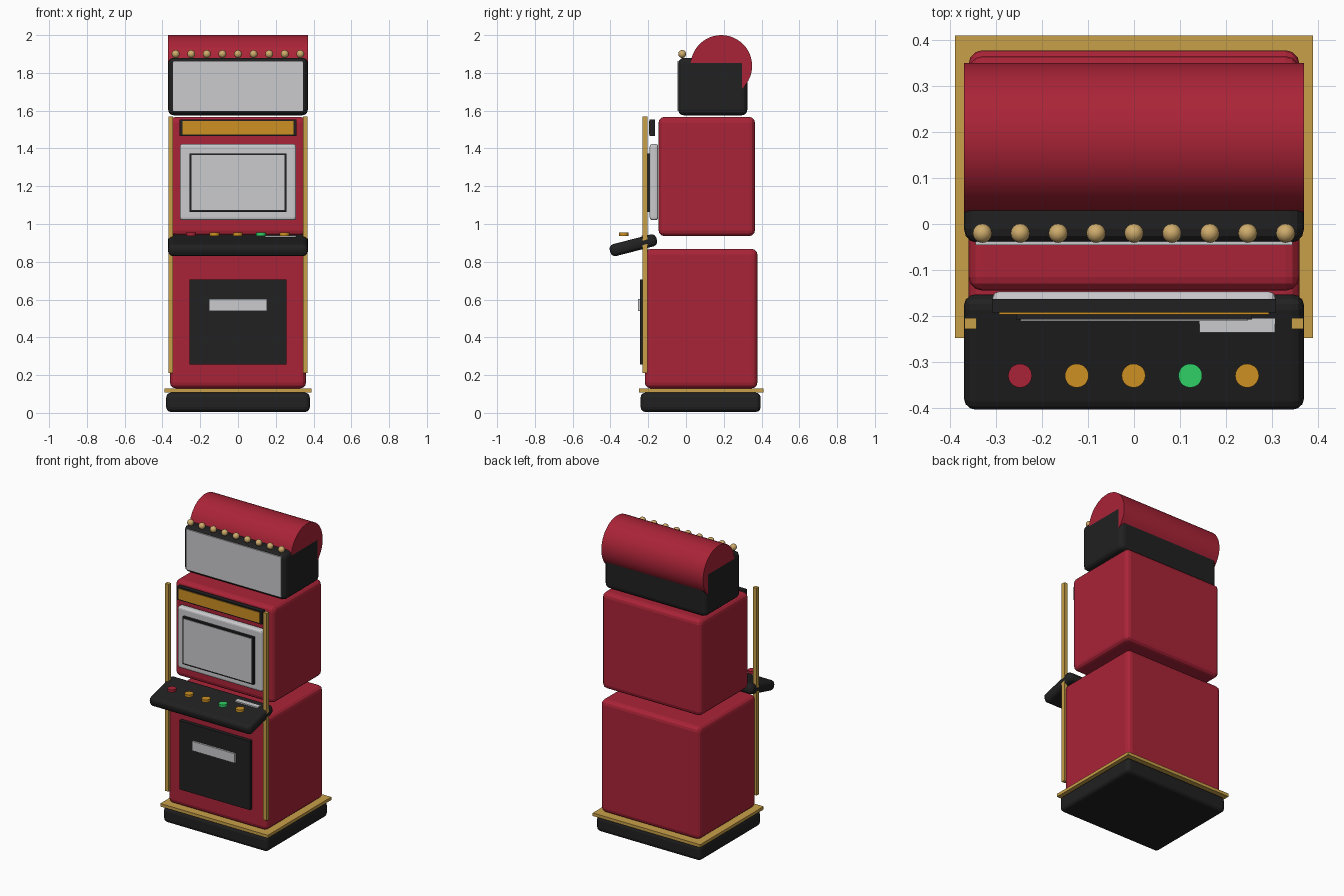
import bpy, bmesh, math
from mathutils import Matrix, Vector

if "Cube" in bpy.data.objects:
    bpy.data.objects.remove(bpy.data.objects["Cube"])


def material(name, rgb):
    m = bpy.data.materials.new(name)
    m.diffuse_color = (*rgb, 1)
    m.use_nodes = True
    m.node_tree.nodes["Principled BSDF"].inputs["Base Color"].default_value = m.diffuse_color
    return m


RED = material("cabinet red", (0.40, 0.017, 0.038))
BLACK = material("black", (0.015, 0.015, 0.016))
SILVER = material("silver", (0.60, 0.60, 0.62))
GOLD = material("gold trim", (0.58, 0.35, 0.065))
AMBER = material("amber", (0.61, 0.28, 0.016))
GREEN = material("green", (0.03, 0.62, 0.13))
BULB = material("warm bulb", (0.62, 0.41, 0.15))


def finish(bm, name, mat):
    mesh = bpy.data.meshes.new(name)
    bm.to_mesh(mesh)
    bm.free()
    mesh.materials.append(mat)
    ob = bpy.data.objects.new(name, mesh)
    bpy.context.collection.objects.link(ob)
    return ob


def box(name, x, y, z, mat, bevel=0.0, tilt=0.0):
    """Box given by its (min, max) on each axis, with optional rounded edges and tilt."""
    lo, hi = Vector((x[0], y[0], z[0])), Vector((x[1], y[1], z[1]))
    bm = bmesh.new()
    bmesh.ops.create_cube(bm, size=1, matrix=Matrix.Diagonal((*(hi - lo), 1)))
    ob = finish(bm, name, mat)
    ob.location = (lo + hi) / 2
    ob.rotation_euler.x = tilt
    if bevel:
        mod = ob.modifiers.new("rounded edges", 'BEVEL')
        mod.width, mod.segments = bevel, 3
        mod.limit_method = 'NONE'
    return ob


def cylinder(name, radius, depth, loc, mat, sides, axis='Z'):
    bm = bmesh.new()
    bmesh.ops.create_cone(bm, cap_ends=True, segments=sides, radius1=radius,
                          radius2=radius, depth=depth)
    if axis == 'X':
        bmesh.ops.rotate(bm, verts=bm.verts, matrix=Matrix.Rotation(math.pi / 2, 3, 'Y'))
    for f in bm.faces:
        f.smooth = len(f.verts) == 4
    ob = finish(bm, name, mat)
    ob.location = loc
    return ob


def sym(w):
    return (-w, w)


# Base and main cabinet blocks
box("base", sym(0.38), (-0.24, 0.395), (0.005, 0.107), BLACK, 0.025)
box("base_trim", sym(0.39), (-0.248, 0.41), (0.108, 0.128), GOLD)
box("lower_cabinet", sym(0.36), (-0.218, 0.378), (0.13, 0.868), RED, 0.03)
box("upper_cabinet", sym(0.36), (-0.145, 0.365), (0.936, 1.567), RED, 0.03)

# Lower door and payout tray
box("lower_door", sym(0.256), (-0.243, -0.21), (0.255, 0.706), BLACK)
box("payout_tray", sym(0.154), (-0.255, -0.24), (0.54, 0.602), SILVER)

# Tilted control console
box("console", sym(0.37), (-0.406, -0.151), (0.855, 0.92), BLACK, 0.025, math.radians(14.5))

# Console buttons and card slot
for i, mat in enumerate((RED, AMBER, AMBER, GREEN, AMBER)):
    cylinder(f"button_{i + 1}", 0.026, 0.017, (-0.248 + 0.1235 * i, -0.33, 0.946), mat, 20)
box("card_slot", (0.143, 0.307), (-0.236, -0.198), (0.932, 0.94), SILVER)

# Main screen
box("screen_bezel", sym(0.308), (-0.192, -0.147), (1.02, 1.424), SILVER, 0.015)
box("screen_border", sym(0.257), (-0.208, -0.18), (1.063, 1.374), BLACK)
box("screen_glass", sym(0.247), (-0.211, -0.207), (1.073, 1.364), SILVER)

# Lit strip above the screen
box("strip_frame", sym(0.309), (-0.193, -0.163), (1.467, 1.553), BLACK)
box("strip_panel", sym(0.294), (-0.197, -0.192), (1.475, 1.544), AMBER)

# Front corner posts
for side, sx in (("left", -1), ("right", 1)):
    box(f"{side}_post", (sx * 0.356 - 0.013, sx * 0.356 + 0.013),
        (-0.229, -0.204), (0.21, 1.57), GOLD)

# Top box with its display panel and rounded canopy
box("top_box", sym(0.37), (-0.041, 0.325), (1.575, 1.88), BLACK, 0.03)
box("top_panel", sym(0.345), (-0.046, -0.038), (1.597, 1.863), SILVER)
cylinder("canopy", 0.163, 0.7388, (0, 0.187, 1.837), RED, 48, 'X')

# Row of bulbs along the top edge
for i in range(9):
    bm = bmesh.new()
    bmesh.ops.create_uvsphere(bm, u_segments=16, v_segments=8, radius=0.021)
    for f in bm.faces:
        f.smooth = True
    bulb = finish(bm, f"bulb_{i + 1}", BULB)
    bulb.location = (-0.33 + 0.0825 * i, -0.02, 1.9)
